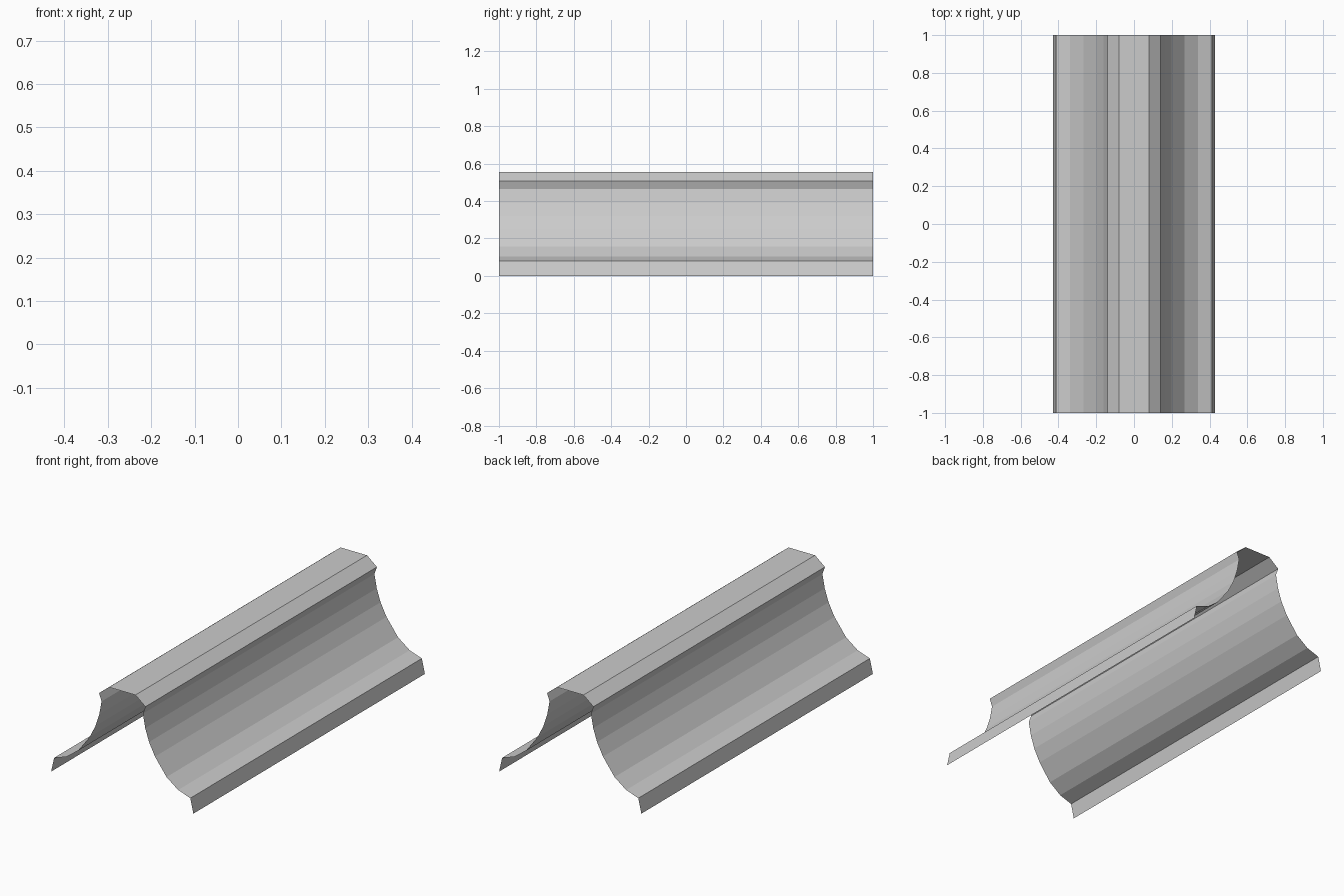
import bpy, bmesh

if "Cube" in bpy.data.objects:
    bpy.data.objects.remove(bpy.data.objects["Cube"])

# Right half of the barrier cross-section (x, z), top to bottom
half = [(0.08, 0.555), (0.14, 0.507), (0.125, 0.465), (0.139, 0.39),
        (0.162, 0.32), (0.198, 0.25), (0.268, 0.157), (0.338, 0.105),
        (0.412, 0.08), (0.43, 0.0)]
profile = [(-x, z) for x, z in reversed(half)] + half

# Open sheet extruded along y
bm = bmesh.new()
verts = [bm.verts.new((x, -1, z)) for x, z in profile]
edges = [bm.edges.new(pair) for pair in zip(verts, verts[1:])]
ext = bmesh.ops.extrude_edge_only(bm, edges=edges)
moved = [g for g in ext["geom"] if isinstance(g, bmesh.types.BMVert)]
bmesh.ops.translate(bm, verts=moved, vec=(0, 2, 0))
bmesh.ops.recalc_face_normals(bm, faces=bm.faces[:])

# Make the outer side face up
bm.normal_update()
if max(bm.faces, key=lambda f: f.calc_center_median().z).normal.z < 0:
    bmesh.ops.reverse_faces(bm, faces=bm.faces[:])

mesh = bpy.data.meshes.new("barrier_shell")
bm.to_mesh(mesh)
bm.free()
bpy.context.collection.objects.link(bpy.data.objects.new("barrier_shell", mesh))
